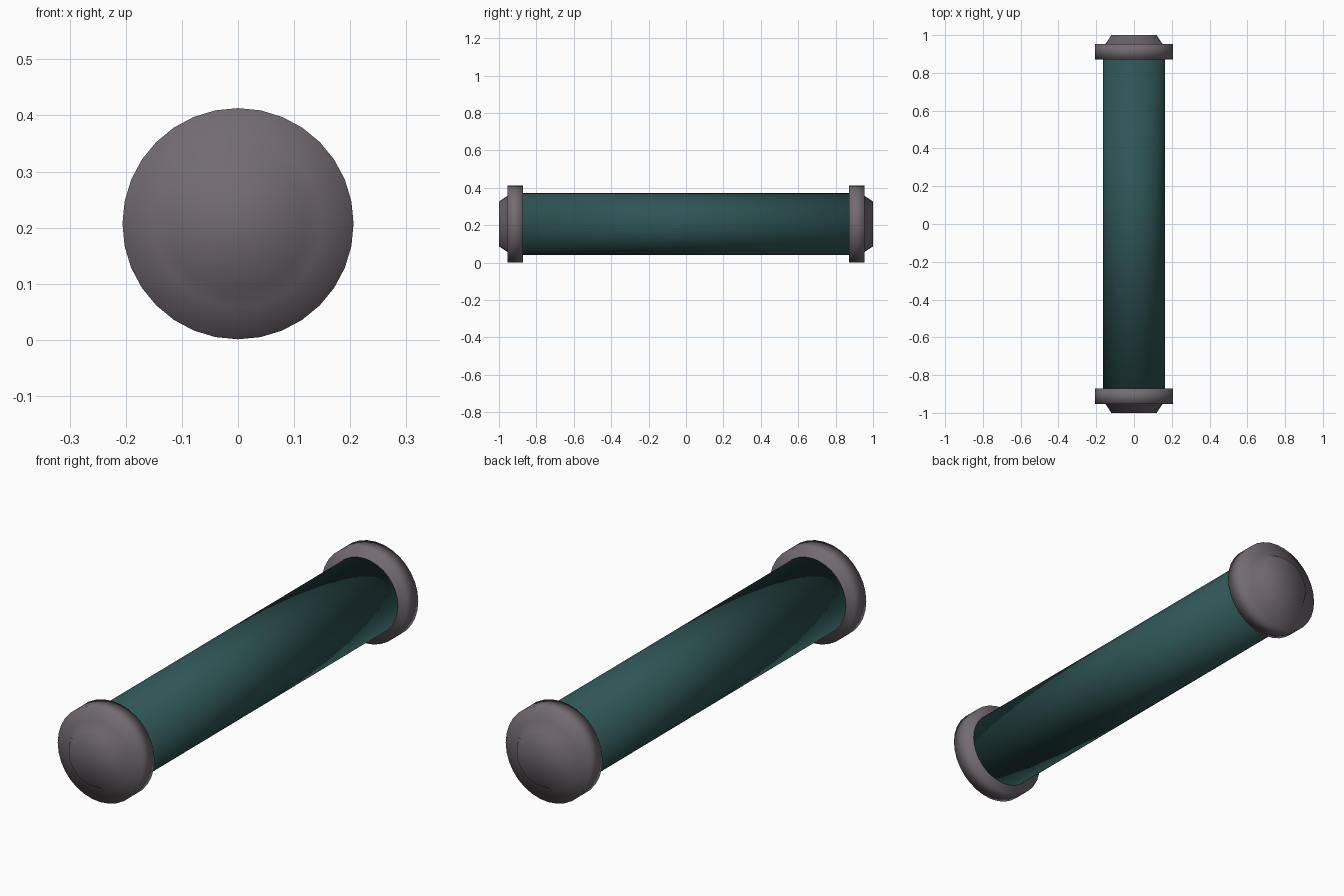
import bpy, bmesh
from math import cos, sin, tau

if "Cube" in bpy.data.objects:
    bpy.data.objects.remove(bpy.data.objects["Cube"])

SIDES = 32
CENTRE_Z = 0.207


def material(name, rgb):
    m = bpy.data.materials.new(name)
    m.diffuse_color = (*rgb, 1)
    m.use_nodes = True
    m.node_tree.nodes["Principled BSDF"].inputs["Base Color"].default_value = m.diffuse_color
    return m


def lathe(name, profile, mat):
    """Closed solid turned about the y axis from (y, radius) points."""
    bm = bmesh.new()
    rings = [[bm.verts.new((r * sin(tau * i / SIDES), y, r * cos(tau * i / SIDES)))
              for i in range(SIDES)] for y, r in profile]
    for a, b in zip(rings, rings[1:]):
        for i in range(SIDES):
            j = (i + 1) % SIDES
            bm.faces.new((a[i], a[j], b[j], b[i]))
    bm.faces.new(rings[0])
    bm.faces.new(rings[-1])
    bmesh.ops.recalc_face_normals(bm, faces=bm.faces)
    for f in bm.faces:
        f.smooth = True
    me = bpy.data.meshes.new(name)
    bm.to_mesh(me)
    bm.free()
    me.materials.append(mat)
    ob = bpy.data.objects.new(name, me)
    ob.location.z = CENTRE_Z
    bpy.context.collection.objects.link(ob)
    return ob


teal = material("teal", (0.028, 0.09, 0.09))
grey = material("warm_grey", (0.17, 0.145, 0.165))

# Long tube
lathe("tube", [(-0.875, 0.165), (0.875, 0.165)], teal)

# Stepped end caps: wide collar, then a tapered plug
for label, s in (("front", -1), ("back", 1)):
    lathe(label + "_cap",
          [(s * y, r) for y, r in ((0.872, 0.206), (0.954, 0.206),
                                   (0.954, 0.15), (1.0, 0.12))], grey)
